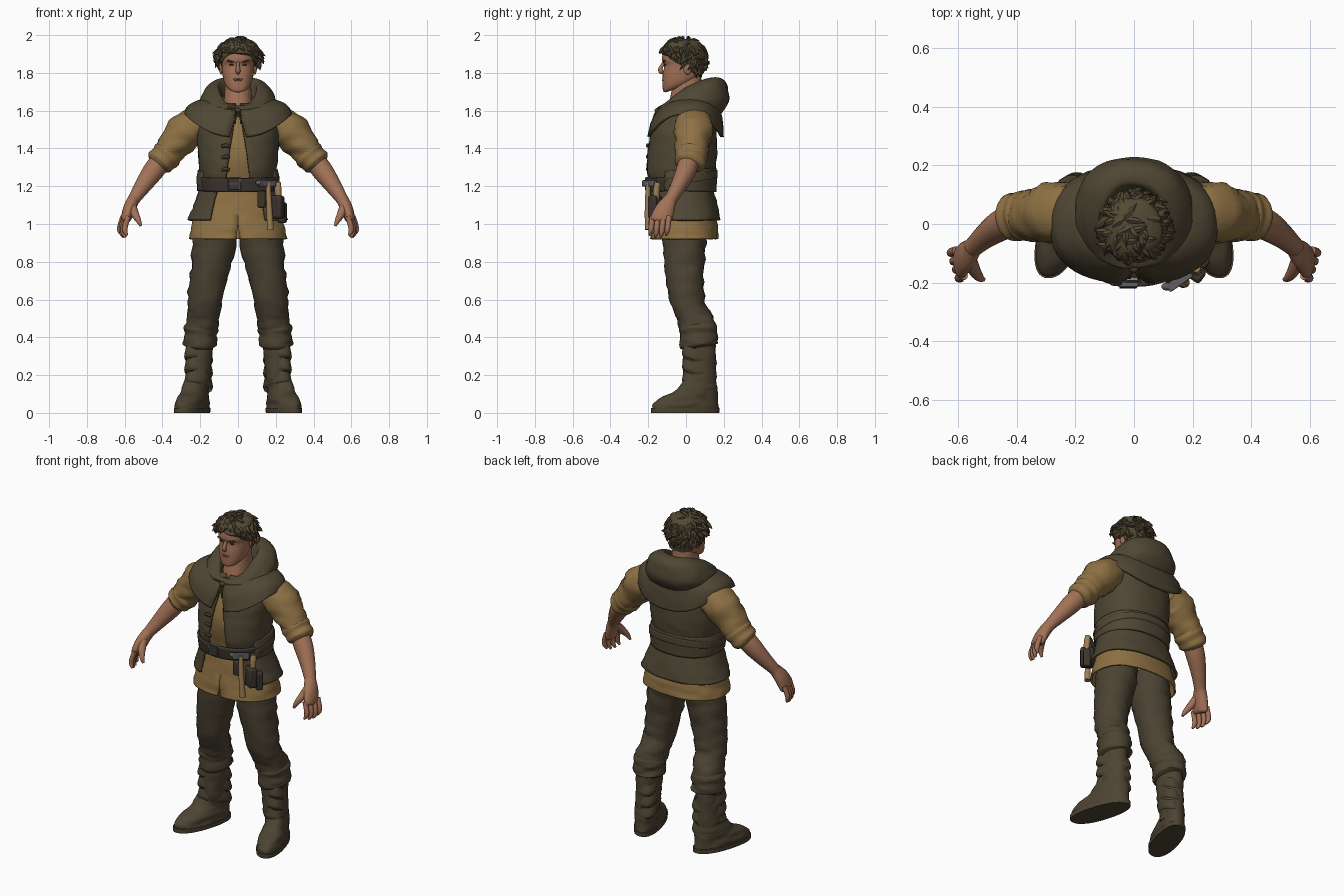
import bpy, bmesh, math, random
from mathutils import Vector, Matrix, noise

random.seed(4)
old = bpy.data.objects.get("Cube")
if old:
    bpy.data.objects.remove(old, do_unlink=True)


def material(name, *rgb):
    mat = bpy.data.materials.new(name)
    mat.use_nodes = True
    mat.diffuse_color = (*rgb, 1)
    shader = mat.node_tree.nodes["Principled BSDF"]
    shader.inputs["Base Color"].default_value = (*rgb, 1)
    shader.inputs["Roughness"].default_value = .9
    return mat


VEST = material("vest brown", .078, .062, .034)
PANTS = material("trouser brown", .07, .055, .032)
BOOT = material("boot brown", .073, .057, .032)
SHIRT = material("shirt tan", .27, .165, .057)
SKIN = material("skin", .36, .165, .095)
LIPS = material("lip brown", .29, .125, .074)
HAIR = material("hair brown", .088, .066, .035)
LEATHER = material("dark leather", .045, .035, .025)
METAL = material("grey metal", .11, .11, .125)
WOOD = material("light wood", .34, .21, .085)
SIDES = ((1, "left"), (-1, "right"))


def finish(name, bm, mat, thick=0, bevel=0):
    bmesh.ops.remove_doubles(bm, verts=bm.verts, dist=.0003)
    bmesh.ops.recalc_face_normals(bm, faces=bm.faces)
    mesh = bpy.data.meshes.new(name)
    bm.to_mesh(mesh)
    bm.free()
    mesh.materials.append(mat)
    ob = bpy.data.objects.new(name, mesh)
    bpy.context.collection.objects.link(ob)
    bpy.context.view_layer.objects.active = ob
    ob.select_set(True)
    bpy.ops.object.shade_smooth_by_angle(angle=math.radians(50))
    ob.select_set(False)
    if thick:
        mod = ob.modifiers.new("thickness", 'SOLIDIFY')
        mod.thickness, mod.offset = thick, 0
    if bevel:
        mod = ob.modifiers.new("soft edges", 'BEVEL')
        mod.width, mod.segments = bevel, 2
    return ob


def skin_rings(bm, rings, cap=True):
    rows = [[bm.verts.new(p) for p in ring] for ring in rings]
    for a, b in zip(rows, rows[1:]):
        for i in range(len(a) - 1):
            bm.faces.new((a[i], a[i + 1], b[i + 1], b[i]))
    if cap:
        bm.faces.new(rows[0][:-1])
        bm.faces.new(rows[-1][:-1])


def spline(rows, steps):
    pad = [rows[0], *rows, rows[-1]]
    out = []
    for a, b, c, d in zip(pad, pad[1:], pad[2:], pad[3:]):
        for j in range(steps):
            t = j / steps
            out.append([.5 * (2 * q + (r - p) * t + (2 * p - 5 * q + 4 * r - s) * t * t
                              + (3 * q - p - 3 * r + s) * t ** 3)
                        for p, q, r, s in zip(a, b, c, d)])
    return out + [list(rows[-1])]


def crease(p, amount):
    return amount * noise.noise(Vector((p[0] * 14, p[1] * 14, p[2] * 34))) if amount else 0


def power(v, p):
    return math.copysign(abs(v) ** p, v)


# Upright shell; ring = height, half width, front y, back y, tilt, front gap, side lift
def shell(name, rows, mat, thick=0, cap=False, folds=0, cx=0, splay=0, side=1,
          steps=5, box=.88, segs=48):
    rows = [tuple(r) + (0,) * (7 - len(r)) for r in rows]
    bm, rings = bmesh.new(), []
    for z, rx, front, back, tilt, gap, lift in spline(rows, steps):
        start = math.asin(min(max(gap, 0) / rx, .95) ** (1 / box))
        ring = []
        for i in range(segs + 1):
            a = start + (math.tau - 2 * start) * i / segs
            s, c = math.sin(a), math.cos(a)
            x = rx * power(s, box)
            y = (front + back) / 2 - (back - front) / 2 * power(c, box)
            push = crease((x, y, z), folds)
            x += cx - splay * y + push * s
            ring.append(Vector((x * side, y - push * c, z - tilt * c + lift * s * s)))
        rings.append(ring)
    skin_rings(bm, rings, cap)
    return finish(name, bm, mat, thick)


# Tube along a path; station = x, y, z, radius across, radius in depth
def tube_rings(path, side=1, segs=20, steps=5, folds=0):
    path = spline([tuple(p) if len(p) > 4 else (*p, p[3]) for p in path], steps)
    mids = [Vector(p[:3]) for p in path]
    rings = []
    for i, p in enumerate(path):
        t = (mids[min(i + 1, len(mids) - 1)] - mids[max(i - 1, 0)]).normalized()
        u = t.cross(Vector((0, 1, 0)) if abs(t.y) < .9 else Vector((1, 0, 0))).normalized()
        v = u.cross(t)
        ring = []
        for k in range(segs + 1):
            a = math.tau * (k % segs) / segs
            way = u * math.cos(a) * p[3] + v * math.sin(a) * p[4]
            q = mids[i] + way
            q += way.normalized() * crease(q, folds)
            ring.append(Vector((q.x * side, q.y, q.z)))
        rings.append(ring)
    return rings


def tube(name, path, mat, **options):
    bm = bmesh.new()
    skin_rings(bm, tube_rings(path, **options))
    return finish(name, bm, mat)


def place(loc, size, turn=0, axis='Y'):
    return (Matrix.Translation(loc) @ Matrix.Rotation(math.radians(turn), 4, axis)
            @ Matrix.Diagonal((*size, 1)))


def ball(name, loc, size, mat, turn=0):
    bm = bmesh.new()
    bmesh.ops.create_uvsphere(bm, u_segments=16, v_segments=10, radius=1,
                              matrix=place(loc, size, turn))
    return finish(name, bm, mat)


def block(name, loc, size, mat, turn=0, axis='Y', bevel=.004):
    bm = bmesh.new()
    bmesh.ops.create_cube(bm, size=1, matrix=place(loc, size, turn, axis))
    return finish(name, bm, mat, bevel=bevel)


# Clothing on the torso
shell("shirt", [(1.61, .1, -.09, .11), (1.5, .18, -.15, .13), (1.35, .187, -.18, .135),
                (1.2, .172, -.15, .115), (1.08, .212, -.162, .147),
                (.98, .243, -.178, .163, 0, .002), (.92, .256, -.186, .17, 0, .012)],
      SHIRT, thick=.01, folds=.006)
shell("vest", [(1.59, .17, -.11, .14, 0, .015), (1.5, .207, -.172, .152, 0, .025),
               (1.38, .206, -.198, .158, 0, .045), (1.27, .197, -.203, .146, 0, .058),
               (1.19, .184, -.175, .125, 0, .065)], VEST, thick=.014, folds=.006)
shell("vest_skirt", [(1.22, .187, -.175, .125, 0, .1), (1.1, .228, -.174, .16, 0, .13),
                     (1.02, .26, -.178, .177, 0, .145)], VEST, thick=.014, folds=.006)
shell("shoulder_cape", [(1.63, .14, -.09, .15, 0, .01, .02), (1.605, .2, -.137, .175, 0, .012, .045),
                        (1.545, .26, -.174, .186, 0, .02, .075),
                        (1.46, .278, -.198, .192, 0, .045, .12)],
      VEST, thick=.016, folds=.004, box=.82)
shell("hood", [(1.63, .085, -.078, .1, .06, 0, .02), (1.68, .095, -.094, .125, .075, 0, .03),
               (1.7, .115, -.112, .155, .077, 0, .036), (1.692, .168, -.134, .205, .066, 0, .022),
               (1.645, .2, -.15, .228, .03, 0, .01), (1.605, .19, -.148, .205),
               (1.565, .15, -.12, .16)], VEST, folds=.007)

# Dark belt in front, cloth sash wrapped round the sides and back
shell("belt", [(1.25, .204, -.207, .14, .008), (1.178, .198, -.198, .136, .008)],
      LEATHER, thick=.016)
shell("waist_sash", [(1.285, .206, -.195, .152, .012, .187), (1.24, .211, -.195, .157, .01, .187),
                     (1.175, .208, -.195, .154, -.005, .187)], VEST, thick=.014, folds=.003)
shell("sash_overlap", [(1.25, .214, -.192, .162, .035, .19), (1.215, .214, -.192, .162, .03, .19)],
      VEST, thick=.012)

# Fastenings
block("buckle_frame", (-.02, -.208, 1.212), (.07, .014, .074), METAL)
block("buckle_inset", (-.02, -.213, 1.212), (.058, .01, .062), LEATHER, bevel=.002)
block("buckle_pin", (-.02, -.217, 1.212), (.06, .006, .007), METAL, bevel=.002)
for z in (1.41, 1.35, 1.285):
    tube("toggle", [(-.086, -.194, z, .008), (-.065, -.202, z + .006, .011), (-.044, -.2, z, .008)],
         LEATHER, segs=10)
for side, label in SIDES:
    tube(label + "_neck_tie", [(0, -.155, 1.6, .005), (.01, -.17, 1.57, .004),
                               (.016, -.183, 1.53, .004)], BOOT, side=side, segs=8)
ball("neck_tie_knot", (0, -.152, 1.602), (.016, .014, .012), BOOT)

# Tools and pouches on the belt
tube("hammer_handle", [(.16, -.2, 1.22, .012), (.165, -.203, 1.1, .015), (.172, -.2, .97, .018)], WOOD)
block("hammer_head", (.155, -.194, 1.215), (.095, .03, .034), METAL, 35, 'Z')
ball("hammer_claw", (.115, -.214, 1.218), (.022, .014, .014), METAL)
tube("chisel_handle", [(.212, -.15, 1.22, .015), (.212, -.157, 1.17, .018),
                       (.215, -.16, 1.08, .012)], WOOD)
block("tool_pouch", (.205, -.165, 1.09), (.075, .05, .12), LEATHER, -35, 'Z', .012)
block("tool_sheath", (.235, -.13, 1.06), (.04, .04, .11), LEATHER, -35, 'Z', .01)
block("front_pouch", (.125, -.186, 1.13), (.045, .03, .09), LEATHER, 0, 'Z', .01)
block("pouch_clasp", (.212, -.188, 1.1), (.022, .012, .022), METAL, -35, 'Z')

# Neck and head
shell("neck", [(1.58, .08, -.105, .09), (1.64, .075, -.09, .09), (1.78, .066, -.06, .08)], SKIN)
shell("head", [(1.709, .03, -.11, -.03, .012), (1.722, .055, -.121, .02, .018),
               (1.75, .073, -.124, .055, .015), (1.79, .082, -.123, .08), (1.84, .086, -.116, .09),
               (1.87, .087, -.127, .092), (1.92, .084, -.115, .09), (1.965, .05, -.07, .06)],
      SKIN, cap=True, box=.86)
tube("nose", [(0, -.112, 1.862, .008), (0, -.126, 1.84, .009), (0, -.136, 1.818, .012),
              (0, -.129, 1.804, .012), (0, -.117, 1.798, .006)], SKIN, segs=12)
ball("upper_lip", (0, -.121, 1.767), (.026, .006, .004), LIPS)
ball("lower_lip", (0, -.121, 1.76), (.021, .006, .004), LIPS)
for side, label in SIDES:
    ball(label + "_ear", (side * .089, .008, 1.825), (.011, .022, .034), SKIN)
    ball(label + "_eye", (side * .034, -.11, 1.843), (.014, .007, .005), LEATHER)
    ball(label + "_eyebrow", (side * .037, -.115, 1.861), (.025, .009, .005), HAIR, side * -10)

# Hair cap with swept, tousled locks
shell("hair_cap", [(1.835, .094, -.12, .092, -.06), (1.88, .105, -.127, .097, -.03),
                   (1.93, .1, -.118, .093, -.01), (1.967, .066, -.085, .065), (1.98, .012, -.025, .01)],
      HAIR, cap=True, folds=.014)
bm = bmesh.new()
locks = 0
while locks < 170:
    d = Vector([random.gauss(0, 1) for _ in range(3)]).normalized()
    if d.z < max(-.1 - .7 * d.y, -.45):
        continue
    base = Vector((d.x * .1, d.y * .104 - .015, d.z * .094 + 1.88))
    flow = Vector((d.x * .6 + .25, d.y * .6 - .15, -.6)) + Vector(
        [random.uniform(-.6, .6) for _ in range(3)])
    flow -= d * flow.dot(d) * .85
    flow = flow.normalized() * random.uniform(.045, .075)
    bend, tip = base + flow * .5 + d * .011, base + flow + d * random.uniform(0, .018)
    skin_rings(bm, tube_rings([(*base, .011), (*bend, .012), (*tip, .001)], segs=6, steps=3))
    locks += 1
finish("hair_locks", bm, HAIR)

for side, label in SIDES:
    # Arms
    tube(label + "_sleeve", [(.19, .04, 1.53, .075, .095), (.262, .04, 1.505, .1, .106),
                             (.325, .034, 1.435, .09, .092), (.375, .03, 1.372, .076, .086),
                             (.41, .025, 1.335, .06, .07)], SHIRT, side=side, folds=.012)
    tube(label + "_sleeve_cuff", [(.358, .031, 1.388, .07, .08), (.375, .029, 1.368, .082, .088),
                                  (.395, .026, 1.347, .074, .082), (.416, .022, 1.325, .078, .083),
                                  (.43, .018, 1.31, .058, .065)], SHIRT, side=side, folds=.006)
    tube(label + "_forearm", [(.4, .022, 1.345, .056), (.452, -.003, 1.275, .055, .053),
                              (.505, -.04, 1.2, .044, .042), (.548, -.078, 1.135, .033, .034),
                              (.565, -.092, 1.1, .03, .036)], SKIN, side=side)
    tube(label + "_palm", [(.55, -.08, 1.135, .032, .033), (.574, -.108, 1.085, .033, .05),
                           (.592, -.131, 1.03, .027, .056), (.596, -.136, 1.012, .016, .048)],
         SKIN, side=side)
    for i, finger in enumerate(("little", "ring", "middle", "index")):
        x, y, drop = .608 - .009 * i, -.09 - .029 * i, .01 * (i in (1, 2))
        tube(f"{label}_{finger}_finger", [(x, y, 1.04, .014), (x + .016, y - .006, .99, .0145),
                                          (x + .017, y - .01, .962 - drop, .013),
                                          (x + .006, y - .016, .94 - drop, .006)],
             SKIN, side=side, segs=12, steps=3)
    tube(label + "_thumb", [(.565, -.114, 1.1, .026), (.547, -.156, 1.055, .022),
                            (.528, -.182, 1.02, .015), (.514, -.19, .99, .007)],
         SKIN, side=side, segs=12)

    # Legs
    tube(label + "_trouser_leg", [(.115, -.008, 1.02, .105, .125), (.125, -.01, .9, .116, .115),
                                  (.15, -.008, .75, .102, .106), (.173, .005, .6, .091, .093),
                                  (.182, .035, .52, .089, .09), (.195, .062, .45, .083, .098),
                                  (.2, .066, .38, .06, .07)], PANTS, side=side, folds=.014)
    tube(label + "_boot_shaft", [(.2, .068, .4, .07, .085), (.205, .07, .27, .066, .088),
                                 (.213, .074, .17, .063, .087), (.218, .074, .08, .06, .08)],
         BOOT, side=side, folds=.01)
    tube(label + "_boot_cuff", [(.197, .064, .475, .075, .09), (.198, .065, .445, .091, .103),
                                (.2, .066, .41, .084, .1), (.2, .066, .365, .09, .104),
                                (.2, .068, .345, .068, .082)], BOOT, side=side, folds=.01)
    for n, z in enumerate((.3, .23, .16)):
        shell(f"{label}_boot_wrap_{n}", [(z + .035, .062, -.012, .152, -.025),
                                         (z - .01, .07, -.021, .163, -.025),
                                         (z - .03, .064, -.014, .158, -.025)],
              BOOT, cx=.228, splay=.27, side=side)
    shell(label + "_foot", [(.17, .06, -.014, .16), (.115, .066, -.06, .167),
                            (.085, .07, -.125, .169), (.05, .074, -.172, .171), (.02, .075, -.178, .171)],
          BOOT, cap=True, cx=.242, splay=.27, side=side, folds=.006)
    shell(label + "_sole", [(.026, .08, -.185, .177), (0, .079, -.184, .176)], BOOT,
          cap=True, cx=.242, splay=.27, side=side, steps=1)
